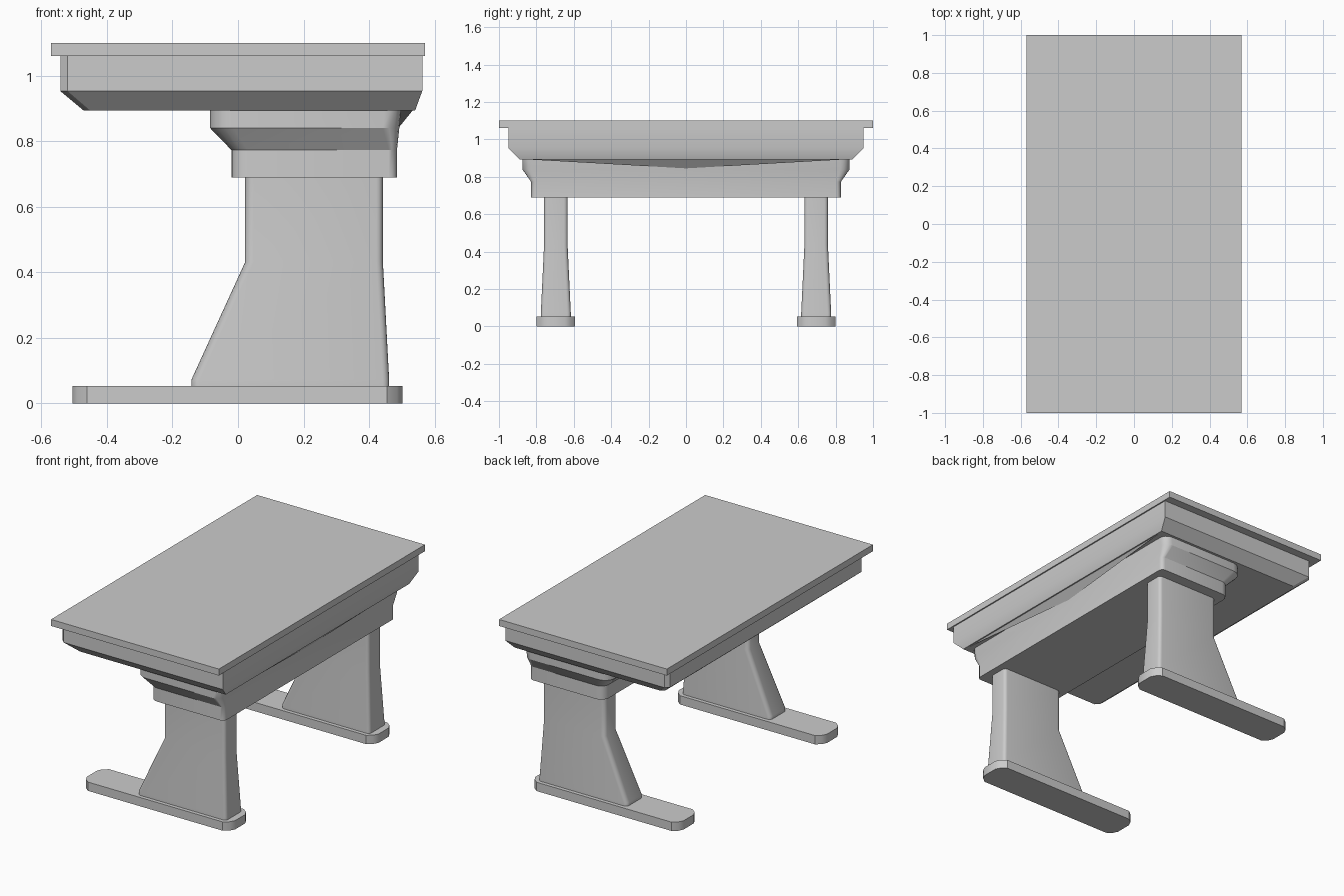
import bpy, bmesh, math

if "Cube" in bpy.data.objects:
    bpy.data.objects.remove(bpy.data.objects["Cube"])


def make_object(name, bm, smooth=True):
    bmesh.ops.remove_doubles(bm, verts=bm.verts, dist=1e-5)
    bmesh.ops.recalc_face_normals(bm, faces=bm.faces)
    me = bpy.data.meshes.new(name)
    bm.to_mesh(me)
    bm.free()
    ob = bpy.data.objects.new(name, me)
    bpy.context.collection.objects.link(ob)
    if smooth:
        bpy.ops.object.select_all(action='DESELECT')
        ob.select_set(True)
        bpy.context.view_layer.objects.active = ob
        bpy.ops.object.shade_smooth_by_angle(angle=math.radians(30))
    return ob


def rounded_rect(x0, x1, hy, r_left, r_right, segs):
    """Rectangle outline, with separate corner radii for the -x and +x ends."""
    pts = []
    corners = [(x1 - r_right, hy - r_right, r_right, 0), (x0 + r_left, hy - r_left, r_left, 90),
               (x0 + r_left, r_left - hy, r_left, 180), (x1 - r_right, r_right - hy, r_right, 270)]
    for cx, cy, r, start in corners:
        for i in range(segs + 1):
            a = math.radians(start + 90 * i / segs)
            pts.append((cx + r * math.cos(a), cy + r * math.sin(a)))
    return pts


def loft(name, levels, cy=0.0):
    """Skin outlines stacked in z; levels = [(z, outline), ...]"""
    bm = bmesh.new()
    rings = [[bm.verts.new((x, y + cy, z)) for x, y in outline] for z, outline in levels]
    n = len(rings[0])
    for a, b in zip(rings, rings[1:]):
        for i in range(n):
            j = (i + 1) % n
            bm.faces.new((a[i], a[j], b[j], b[i]))
    bm.faces.new(rings[0][::-1])
    bm.faces.new(rings[-1])
    return make_object(name, bm)


# Table top slab
top = rounded_rect(-0.57, 0.57, 1.0, 0, 0, 1)
loft("table_top", [(1.06, top), (1.10, top)])

# Apron with a bevelled underside and clipped -x corners
apron = rounded_rect(-0.542, 0.562, 0.95, 0.022, 0, 1)
loft("apron", [(0.893, rounded_rect(-0.47, 0.54, 0.89, 0.02, 0, 1)),
               (0.953, apron), (1.06, apron)])

# Flared support tray under the apron
lower = rounded_rect(-0.02, 0.485, 0.828, 0.05, 0.025, 4)
loft("support_tray", [(0.69, lower), (0.773, lower),
                      (0.84, rounded_rect(-0.085, 0.492, 0.875, 0.07, 0.05, 4)),
                      (0.893, rounded_rect(-0.085, 0.497, 0.875, 0.07, 0.05, 4))])

# Shallow wedge filling the corner between tray and apron on the +x side
bm = bmesh.new()
a, b, c, d = [bm.verts.new(p) for p in
              ((0.533, -0.87, 0.894), (0.533, 0.87, 0.894), (0.493, 0, 0.845), (0.45, 0, 0.894))]
for f in ((a, b, c), (a, c, d), (b, d, c), (a, d, b)):
    bm.faces.new(f)
make_object("rear_wedge", bm, False)

# Pair of legs on long floor runners
foot_half = [(-0.505, 0.05), (-0.49, 0.08), (-0.46, 0.103), (0.455, 0.103), (0.485, 0.08), (0.502, 0.05)]
foot = foot_half + [(x, -y) for x, y in reversed(foot_half)]
for side, y in (("front", -0.696), ("back", 0.696)):
    base = rounded_rect(-0.142, 0.461, 0.08, 0.025, 0.02, 4)
    waist = rounded_rect(0.022, 0.442, 0.063, 0.025, 0.02, 4)
    loft(side + "_leg", [(0.05, base), (0.073, base), (0.432, waist), (0.70, waist)], y)
    loft(side + "_foot_runner", [(0, foot), (0.054, foot)], y)
